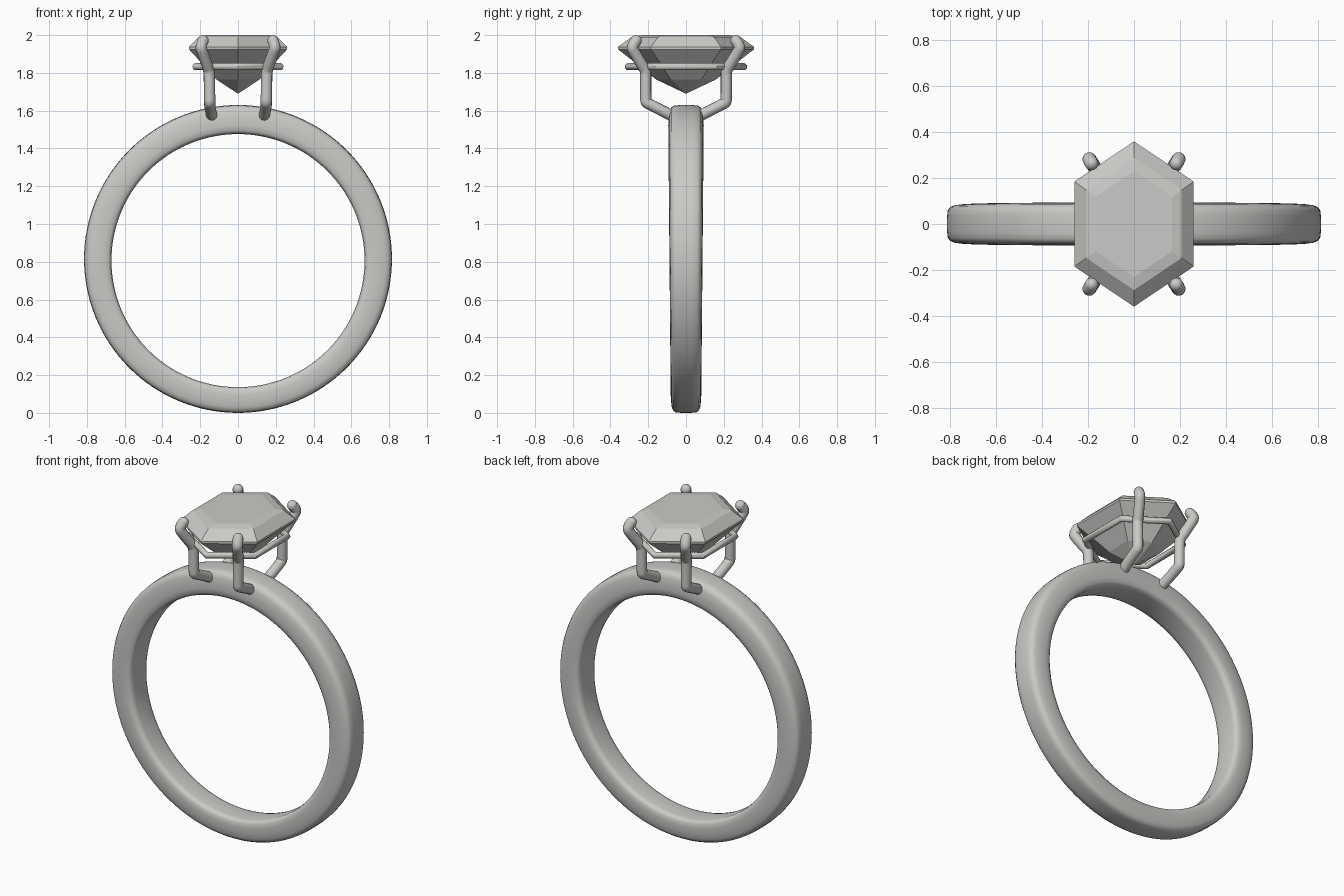
import bpy, bmesh, math
from mathutils import Vector

cube = bpy.data.objects.get("Cube")
if cube:
    bpy.data.objects.remove(cube, do_unlink=True)

# One pale metal grey for every part
grey = bpy.data.materials.new("pale warm grey")
grey.use_nodes = True
COLOUR = (0.60, 0.59, 0.57, 1)
grey.diffuse_color = COLOUR
grey.node_tree.nodes["Principled BSDF"].inputs["Base Color"].default_value = COLOUR


def finish(obj, smooth_angle=None):
    obj.data.materials.clear()
    obj.data.materials.append(grey)
    bpy.ops.object.select_all(action='DESELECT')
    obj.select_set(True)
    bpy.context.view_layer.objects.active = obj
    if smooth_angle:
        bpy.ops.object.shade_smooth_by_angle(angle=math.radians(smooth_angle))


def loft(name, rings, close_rings=False, smooth_angle=None):
    """Bridge equal-sized point rings; cap the ends unless the rings loop."""
    bm = bmesh.new()
    loops = [[bm.verts.new(p) for p in ring] for ring in rings]
    n = len(loops[0])
    pairs = list(zip(loops, loops[1:]))
    if close_rings:
        pairs.append((loops[-1], loops[0]))
    else:
        bm.faces.new(loops[0])
        bm.faces.new(loops[-1])
    for a, b in pairs:
        for i in range(n):
            j = (i + 1) % n
            bm.faces.new((a[i], a[j], b[j], b[i]))
    bmesh.ops.remove_doubles(bm, verts=bm.verts, dist=0.00005)
    bmesh.ops.recalc_face_normals(bm, faces=bm.faces)
    mesh = bpy.data.meshes.new(name)
    bm.to_mesh(mesh)
    bm.free()
    obj = bpy.data.objects.new(name, mesh)
    bpy.context.collection.objects.link(obj)
    finish(obj, smooth_angle)
    return obj


def tube(name, points, radius, kind='NURBS', cyclic=False):
    curve = bpy.data.curves.new(name, 'CURVE')
    curve.dimensions = '3D'
    curve.bevel_depth = radius
    curve.bevel_resolution = 4
    curve.use_fill_caps = True
    spline = curve.splines.new(kind)
    spline.points.add(len(points) - 1)
    for sp, p in zip(spline.points, points):
        sp.co = (*p, 1)
    spline.use_cyclic_u = cyclic
    if kind == 'NURBS':
        spline.order_u = 3
        spline.use_endpoint_u = True
        spline.resolution_u = 8
    obj = bpy.data.objects.new(name, curve)
    bpy.context.collection.objects.link(obj)
    bpy.ops.object.select_all(action='DESELECT')
    obj.select_set(True)
    bpy.context.view_layer.objects.active = obj
    bpy.ops.object.convert(target='MESH')
    obj = bpy.context.object
    finish(obj, 50)
    return obj


# Band: domed section, slightly wider and thicker towards the top
half = [(0.6, 0), (0.85, 0.03), (0.96, 0.12), (1, 0.3), (0.98, 0.55),
        (0.93, 0.78), (0.84, 0.91), (0.68, 0.975), (0.4, 0.995)]
section = half + [(0, 1)] + [(-w, t) for w, t in reversed(half)]
band_rings = []
STEPS = 128
for k in range(STEPS):
    a = math.tau * k / STEPS
    up = Vector((math.sin(a), 0, math.cos(a)))
    width = 0.0875 + 0.0065 * math.cos(a)
    inner, outer = Vector((0, 0, 0.806)), Vector((0, 0, 0.815))
    ring = []
    for w, t in section:
        p = (inner + up * 0.67).lerp(outer + up * 0.815, t)
        p.y = w * width
        ring.append(p)
    band_rings.append(ring)
loft("band", band_rings, close_rings=True, smooth_angle=60)


# Gem: elongated hexagon with stepped crown and pointed pavilion
def hexagon(x, y_side, y_tip, z):
    return [(0, -y_tip, z), (x, -y_side, z), (x, y_side, z),
            (0, y_tip, z), (-x, y_side, z), (-x, -y_side, z)]


gem_steps = [(0.001, 1.69), (0.44, 1.765), (0.68, 1.835), (1, 1.925),
             (1, 1.938), (0.8, 1.99), (0.64, 2.0)]
loft("gemstone", [hexagon(0.26 * s, 0.185 * s, 0.36 * s, z) for s, z in gem_steps])

# Gallery rail under the stone
tube("gallery_rail", hexagon(0.224, 0.155, 0.305, 1.833), 0.019, 'POLY', True)

# Four claws, each rising from the band and hooking over the stone
claw = [(0.135, 0.06, 1.565), (0.145, 0.11, 1.592), (0.15, 0.195, 1.635),
        (0.15, 0.212, 1.645), (0.15, 0.213, 1.67), (0.152, 0.213, 1.79),
        (0.154, 0.215, 1.815), (0.165, 0.235, 1.845), (0.19, 0.277, 1.915),
        (0.198, 0.287, 1.94), (0.185, 0.264, 1.97)]
for sx, side in ((1, "left"), (-1, "right")):
    for sy, end in ((-1, "front"), (1, "back")):
        path = [(x * sx, y * sy, z) for x, y, z in claw]
        tube(f"{end}_{side}_claw", path, 0.03)
        bpy.ops.mesh.primitive_uv_sphere_add(
            segments=16, ring_count=10, radius=0.03, location=path[-1])
        tip = bpy.context.object
        tip.name = f"{end}_{side}_claw_tip"
        finish(tip, 50)
